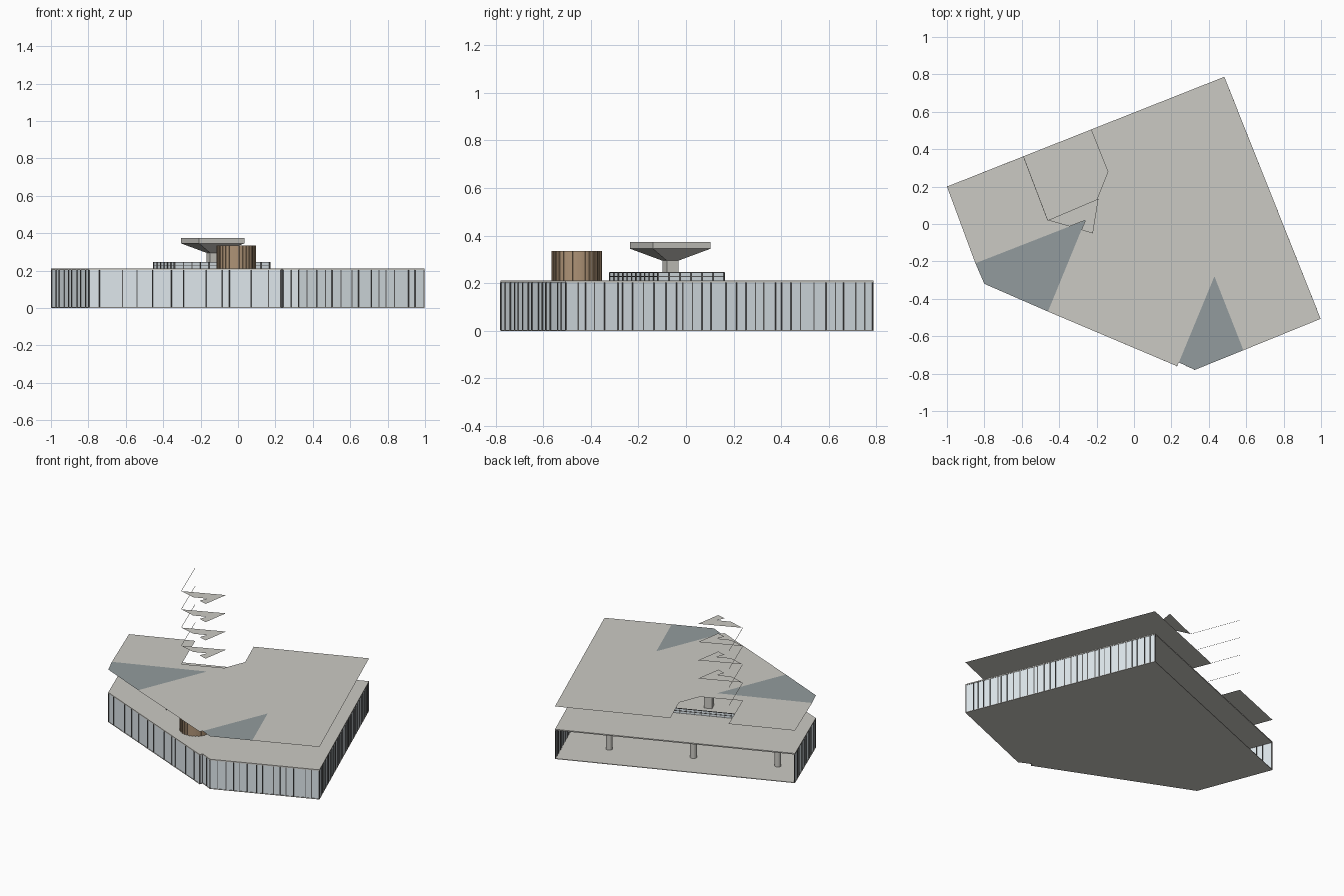
import bpy, bmesh, math, random
from mathutils import Vector, Matrix

if "Cube" in bpy.data.objects:
    bpy.data.objects.remove(bpy.data.objects["Cube"])

random.seed(4)
ANG = math.atan2(0.59, 1.48)          # plan rotation of the building grid


def mat(name, c):
    m = bpy.data.materials.new(name)
    m.diffuse_color = (*c, 1)
    m.use_nodes = True
    m.node_tree.nodes["Principled BSDF"].inputs["Base Color"].default_value = m.diffuse_color
    return m


CONC = mat("concrete", (0.60, 0.59, 0.55))
DARK = mat("dark_panel", (0.29, 0.33, 0.34))
GLASS = mat("glass", (0.74, 0.81, 0.85))
FRAME = mat("frame", (0.12, 0.12, 0.12))
WOOD = mat("timber", (0.42, 0.29, 0.18))


def finish(name, bm, m):
    me = bpy.data.meshes.new(name)
    bm.to_mesh(me)
    bm.free()
    o = bpy.data.objects.new(name, me)
    bpy.context.collection.objects.link(o)
    me.materials.append(m)
    return o


def sheet(name, pts, z, m, h=0.0):
    """Flat polygon, extruded up by h when given."""
    bm = bmesh.new()
    f = bm.faces.new([bm.verts.new((x, y, z)) for x, y in pts])
    f.normal_update()
    if f.normal.z < 0:
        f.normal_flip()
    if h:
        r = bmesh.ops.extrude_face_region(bm, geom=[f])
        bmesh.ops.translate(bm, vec=(0, 0, h),
                            verts=[v for v in r["geom"] if isinstance(v, bmesh.types.BMVert)])
        bmesh.ops.recalc_face_normals(bm, faces=bm.faces)
    return finish(name, bm, m)


def add_box(bm, x, y, z0, z1, sx, sy, ang):
    M = Matrix.Translation((x, y, (z0 + z1) / 2)) @ Matrix.Rotation(ang, 4, 'Z') \
        @ Matrix.Diagonal((sx, sy, z1 - z0, 1))
    bmesh.ops.create_cube(bm, size=1, matrix=M)


def glazing(name, path, z0, z1, steps, rails=(), jitter=0.0):
    """Glass faces along a path, with mullions at the given spacing per edge."""
    g, f = bmesh.new(), bmesh.new()
    for a, b, step in zip(path, path[1:], steps):
        a, b = Vector(a), Vector(b)
        g.faces.new([g.verts.new((p.x, p.y, z)) for p, z in ((a, z0), (b, z0), (b, z1), (a, z1))])
        d = b - a
        ang = math.atan2(d.y, d.x)
        n = max(1, round(d.length / step))
        for i in range(n + 1):
            t = i / n
            if 0 < i < n:
                t += random.uniform(-jitter, jitter) / n
            p = a + d * t
            add_box(f, p.x, p.y, z0, z1, 0.005, 0.007, ang)
        c = (a + b) / 2
        for z in rails:
            add_box(f, c.x, c.y, z - 0.002, z + 0.002, d.length, 0.005, ang)
    finish(name + "_glass", g, GLASS)
    finish(name + "_mullions", f, FRAME)


def cylinder(name, x, y, z0, z1, r, seg, m):
    bm = bmesh.new()
    bmesh.ops.create_cone(bm, cap_ends=True, segments=seg, radius1=r, radius2=r, depth=z1 - z0,
                          matrix=Matrix.Translation((x, y, (z0 + z1) / 2)))
    return finish(name, bm, m)


# plan corner points
A, B, C = (-1, .2), (.483, .787), (.998, -.507)
D, E, F = (.325, -.78), (.23, -.76), (-.80, -.32)
E2 = (.24, -.74)
G, T, H = (-.848, -.21), (-.26, .02), (-.46, -.468)
K, S = (.585, -.675), (.43, -.28)
P1, P2, P3, P4, P5, P6 = (-.59, .362), (-.23, .505), (-.14, .28), (-.20, .13), (-.46, .02), (-.22, -.05)

# ground floor, first-floor slab
outline = [A, B, C, D, E2, E, F]
sheet("ground_floor", outline, 0, CONC, 0.004)
sheet("first_floor_slab", outline, 0.204, CONC, 0.008)

# ground-floor glazing, back side left open
inset = [(x * .996, y * .996) for x, y in (B, C, D, E2, E, F, A)]
glazing("facade", inset, 0.004, 0.204, [.045, .05, .05, .03, .09, .06], jitter=0.35)

# ground-floor columns on a rotated grid
U = Vector((math.cos(ANG), math.sin(ANG)))
V = Vector((-U.y, U.x))
for i in range(3):
    for j in range(2):
        p = Vector((-.76, .05)) + U * (.56 * i) - V * (.5 * j) + U * (.12 * j)
        o = cylinder(f"column_{i}_{j}", p.x, p.y, 0.004, 0.204, 0.022, 16, CONC)

# low glazed balustrade on the first floor
c = Vector((-.14, -.08))
ring = [c + U * (.274 * a) + V * (.149 * b) for a, b in ((-1, -1), (1, -1), (1, 1), (-1, 1), (-1, -1))]
glazing("balustrade", ring, 0.212, 0.246, [.05] * 4, rails=(0.228, 0.245))

# central post with flared capital under the roof
bm = bmesh.new()
rings = []
for r, z in ((.026, .212), (.026, .295), (.13, .345), (.13, .373)):
    rings.append([bm.verts.new((*(Vector((-.135, -.066)) + U * (r * a) + V * (r * b)), z))
                  for a, b in ((-1, -1), (1, -1), (1, 1), (-1, 1))])
for lo, hi in zip(rings, rings[1:]):
    for k in range(4):
        bm.faces.new((lo[k], lo[(k + 1) % 4], hi[(k + 1) % 4], hi[k]))
bm.faces.new(rings[-1])
finish("flared_post", bm, CONC)

# timber drum with battens
cylinder("timber_drum", -.01, -.46, 0.212, 0.335, 0.102, 32, WOOD)
bm = bmesh.new()
for i in range(32):
    t = 2 * math.pi * i / 32
    add_box(bm, -.01 + .103 * math.cos(t), -.46 + .103 * math.sin(t), .212, .335, .006, .008, t)
finish("drum_battens", bm, WOOD)

# thin roof sheet with tower cut-out, and its dark panels
ROOF = 0.375
sheet("roof_sheet", [A, P1, P5, P4, P3, P2, B, C, K, S, E2, E, H, T, G], ROOF, CONC)
sheet("dark_panel_left", [G, T, H, F], ROOF, DARK)
sheet("dark_panel_right", [E2, S, K, D], ROOF, DARK)

# leftover tower floor edges
N1, N2 = (-.345, -.013), (-.281, -.032)
for i in range(1, 5):
    z = ROOF + 0.13 * i
    sheet(f"tower_floor_{i}", [P5, N1, T, N2, P6, (-.19, .135)], z, CONC)
    sheet(f"tower_edge_{i}", [P5, P1, (P1[0] - .003, P1[1] - .001), (P5[0] - .003, P5[1] - .001)], z, CONC)
